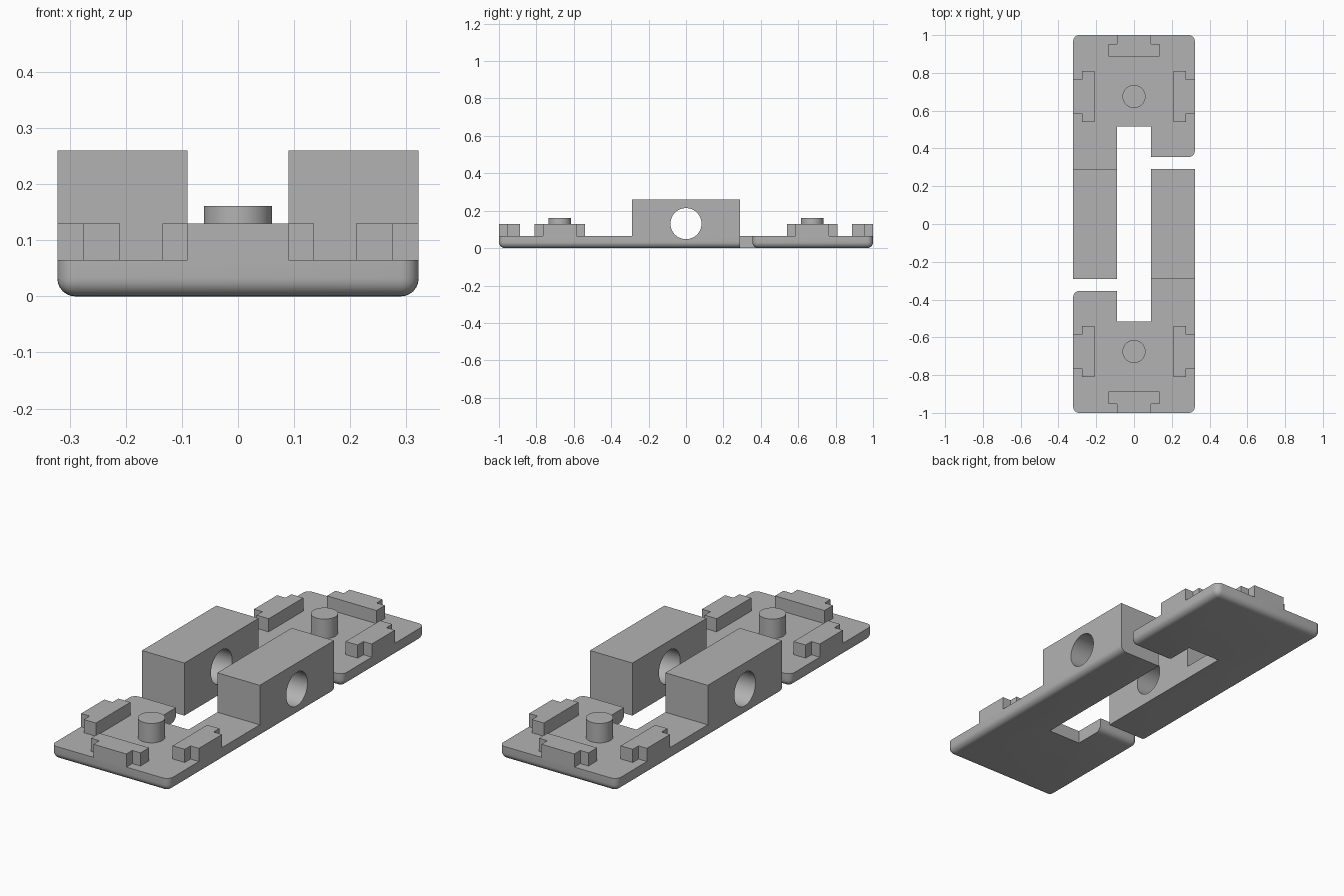
import bpy, bmesh, math
from mathutils import Matrix

cube = bpy.data.objects.get("Cube")
if cube:
    bpy.data.objects.remove(cube, do_unlink=True)

W, SLOT = 0.322, 0.09           # half width, half slot width
TOP, CLIP_TOP, BLOCK_TOP = 0.065, 0.13, 0.26
ARM_END, LEG_END, SLOT_END = 0.29, 0.355, 0.515
PEG_Y = 0.675

grey = bpy.data.materials.new("mid_grey")
grey.use_nodes = True
colour = (0.45, 0.45, 0.45, 1)
grey.diffuse_color = colour
grey.node_tree.nodes["Principled BSDF"].inputs["Base Color"].default_value = colour


def add_object(name, bm):
    bmesh.ops.recalc_face_normals(bm, faces=bm.faces)
    mesh = bpy.data.meshes.new(name)
    bm.to_mesh(mesh)
    bm.free()
    mesh.materials.append(grey)
    obj = bpy.data.objects.new(name, mesh)
    bpy.context.collection.objects.link(obj)
    return obj


def prism(outline, z0, z1):
    bm = bmesh.new()
    face = bm.faces.new([bm.verts.new((x, y, z0)) for x, y in outline])
    grown = bmesh.ops.extrude_face_region(bm, geom=[face], use_keep_orig=True)
    verts = [g for g in grown["geom"] if isinstance(g, bmesh.types.BMVert)]
    bmesh.ops.translate(bm, verts=verts, vec=(0, 0, z1 - z0))
    bmesh.ops.recalc_face_normals(bm, faces=bm.faces)
    return bm


def select(obj):
    bpy.ops.object.select_all(action="DESELECT")
    obj.select_set(True)
    bpy.context.view_layer.objects.active = obj


def smooth(obj):
    select(obj)
    bpy.ops.object.shade_smooth_by_angle(angle=math.radians(35))


def is_outer(v):
    return abs(v.co.x) > W - 0.001 or v.co.y > 0.999


# Hook-shaped base plate: end pad, short leg on +x, long arm on -x
bm = prism([(-W, -ARM_END), (-SLOT, -ARM_END), (-SLOT, SLOT_END), (SLOT, SLOT_END),
            (SLOT, LEG_END), (W, LEG_END), (W, 1), (-W, 1)], 0, TOP)

# Round the outer bottom edges and the outer corners
rounded = []
for e in bm.edges:
    a, b = e.verts
    mid = (a.co + b.co) / 2
    upright = abs(a.co.z - b.co.z) > 0.01
    if upright and is_outer(a) and mid.y > 0:
        rounded.append(e)
    elif not upright and mid.z < 0.001:
        leg_tip = abs(mid.y - LEG_END) < 0.001 and mid.x > SLOT
        if leg_tip or (is_outer(a) and is_outer(b)):
            rounded.append(e)
bmesh.ops.bevel(bm, geom=rounded, offset=0.032, offset_type="OFFSET",
                segments=6, profile=0.5, affect="EDGES")

# Raise the block from the end of the arm
bmesh.ops.bisect_plane(bm, geom=bm.verts[:] + bm.edges[:] + bm.faces[:],
                       plane_co=(0, ARM_END, 0), plane_no=(0, 1, 0))
bm.normal_update()
arm_top = [f for f in bm.faces
           if f.normal.z > 0.9 and f.calc_center_median().y < ARM_END - 0.01]
grown = bmesh.ops.extrude_face_region(bm, geom=arm_top)
bmesh.ops.translate(bm, vec=(0, 0, BLOCK_TOP - TOP),
                    verts=[g for g in grown["geom"] if isinstance(g, bmesh.types.BMVert)])
bmesh.ops.dissolve_limit(bm, angle_limit=0.01, verts=bm.verts, edges=bm.edges)
frame = add_object("back_frame", bm)

# Bore the cross hole through the block
bm = bmesh.new()
bmesh.ops.create_cone(bm, cap_ends=True, segments=64, radius1=0.083, radius2=0.083, depth=1,
                      matrix=Matrix.Translation((0, 0, 0.131)) @ Matrix.Rotation(math.pi / 2, 4, "Y"))
cutter = add_object("hole_cutter", bm)
cutter.hide_render = True
bore = frame.modifiers.new("bore", "BOOLEAN")
bore.operation, bore.solver, bore.object = "DIFFERENCE", "EXACT", cutter
select(frame)
bpy.ops.object.modifier_apply(modifier="bore")
bpy.data.objects.remove(cutter, do_unlink=True)
smooth(frame)

# Round locating peg
bm = bmesh.new()
bmesh.ops.create_cone(bm, cap_ends=True, segments=48, radius1=0.061, radius2=0.061,
                      depth=0.161 - TOP, matrix=Matrix.Translation((0, PEG_Y, (0.161 + TOP) / 2)))
peg = add_object("back_peg", bm)
smooth(peg)


# T-shaped clip: stem flush with the plate edge, bar toward the middle
def clip(name, x, y, angle):
    bar, stem, neck, depth = 0.135, 0.09, 0.046, 0.112
    bm = prism([(-stem, 0), (stem, 0), (stem, -neck), (bar, -neck), (bar, -depth),
                (-bar, -depth), (-bar, -neck), (-stem, -neck)], TOP, CLIP_TOP)
    bm.transform(Matrix.Translation((x, y, 0)) @ Matrix.Rotation(angle, 4, "Z"))
    return add_object(name, bm)


parts = [frame, peg,
         clip("back_end_clip", 0, 1, 0),
         clip("back_left_clip", W, PEG_Y, -math.pi / 2),
         clip("back_right_clip", -W, PEG_Y, math.pi / 2)]

# The front half is the same part turned half way round
swap = {"left": "right", "right": "left", "back": "front"}
for part in parts:
    twin = part.copy()
    twin.name = "_".join(swap.get(word, word) for word in part.name.split("_"))
    twin.rotation_euler.z = math.pi
    bpy.context.collection.objects.link(twin)
